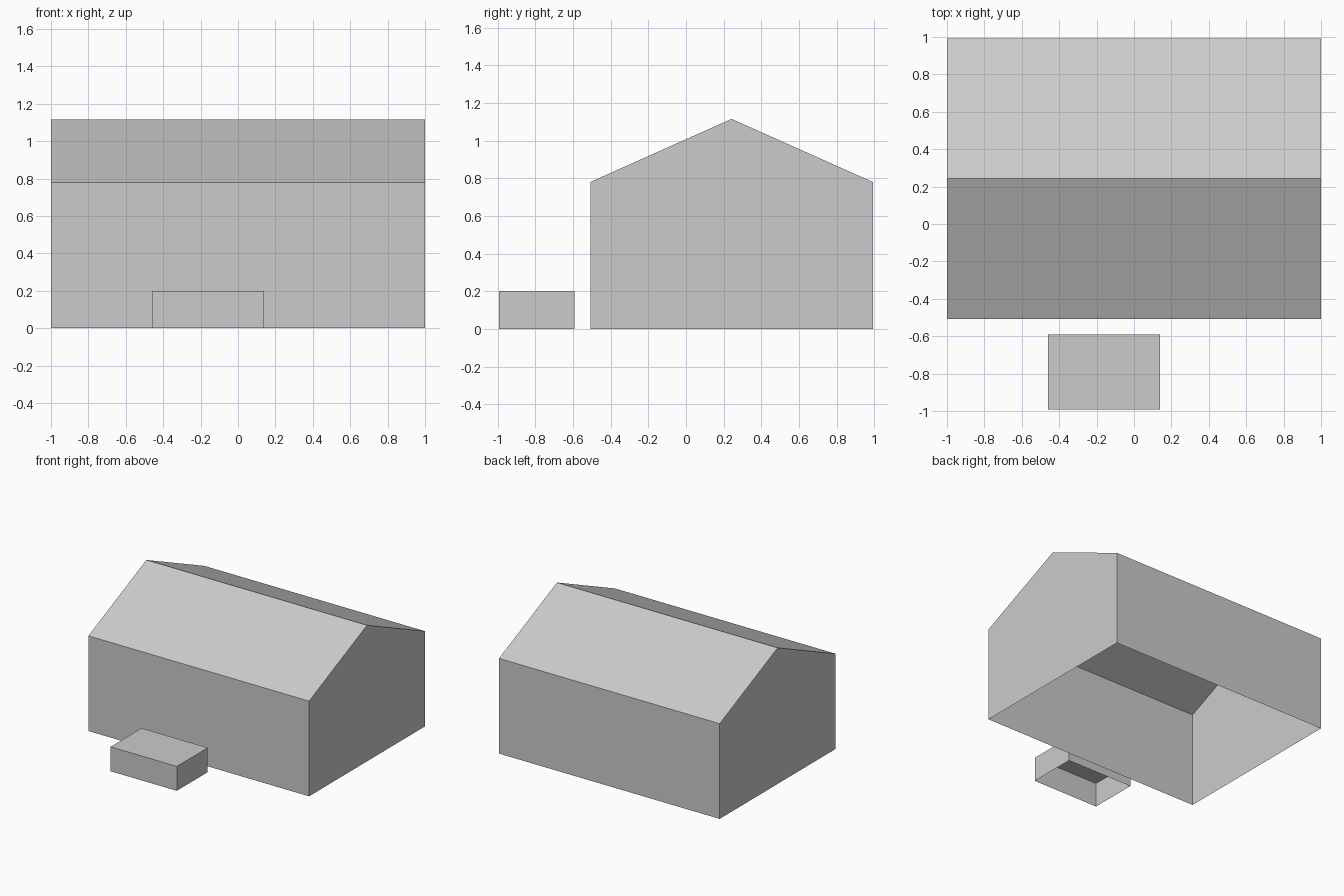
import bpy
import bmesh

cube = bpy.data.objects.get("Cube")
if cube:
    bpy.data.objects.remove(cube, do_unlink=True)

# Single plain grey for everything
grey = bpy.data.materials.new("light grey")
grey.use_nodes = True
colour = (0.6, 0.6, 0.6, 1.0)
grey.diffuse_color = colour
grey.node_tree.nodes["Principled BSDF"].inputs["Base Color"].default_value = colour


def open_shell(name, profile, x_min, x_max):
    """Extrude a (y, z) outline along x; the underside on z = 0 stays open."""
    bm = bmesh.new()
    end = bm.faces.new([bm.verts.new((x_min, y, z)) for y, z in profile])
    extruded = bmesh.ops.extrude_face_region(bm, geom=[end], use_keep_orig=True)["geom"]
    moved = [v for v in extruded if isinstance(v, bmesh.types.BMVert)]
    bmesh.ops.translate(bm, verts=moved, vec=(x_max - x_min, 0, 0))
    bmesh.ops.recalc_face_normals(bm, faces=bm.faces[:])
    base = [f for f in bm.faces if all(abs(v.co.z) < 1e-5 for v in f.verts)]
    bmesh.ops.delete(bm, geom=base, context="FACES_ONLY")
    mesh = bpy.data.meshes.new(name)
    bm.to_mesh(mesh)
    bm.free()
    mesh.materials.append(grey)
    obj = bpy.data.objects.new(name, mesh)
    bpy.context.collection.objects.link(obj)
    return obj


# Gabled building with the ridge running along x
front, back = -0.508, 0.992
eave, ridge = 0.78, 1.115
open_shell("gabled_building",
           [(front, 0), (back, 0), (back, eave),
            ((front + back) / 2, ridge), (front, eave)], -1, 1)

# Low block standing in front of the building
open_shell("front_block",
           [(-0.992, 0), (-0.592, 0), (-0.592, 0.2), (-0.992, 0.2)], -0.46, 0.14)
